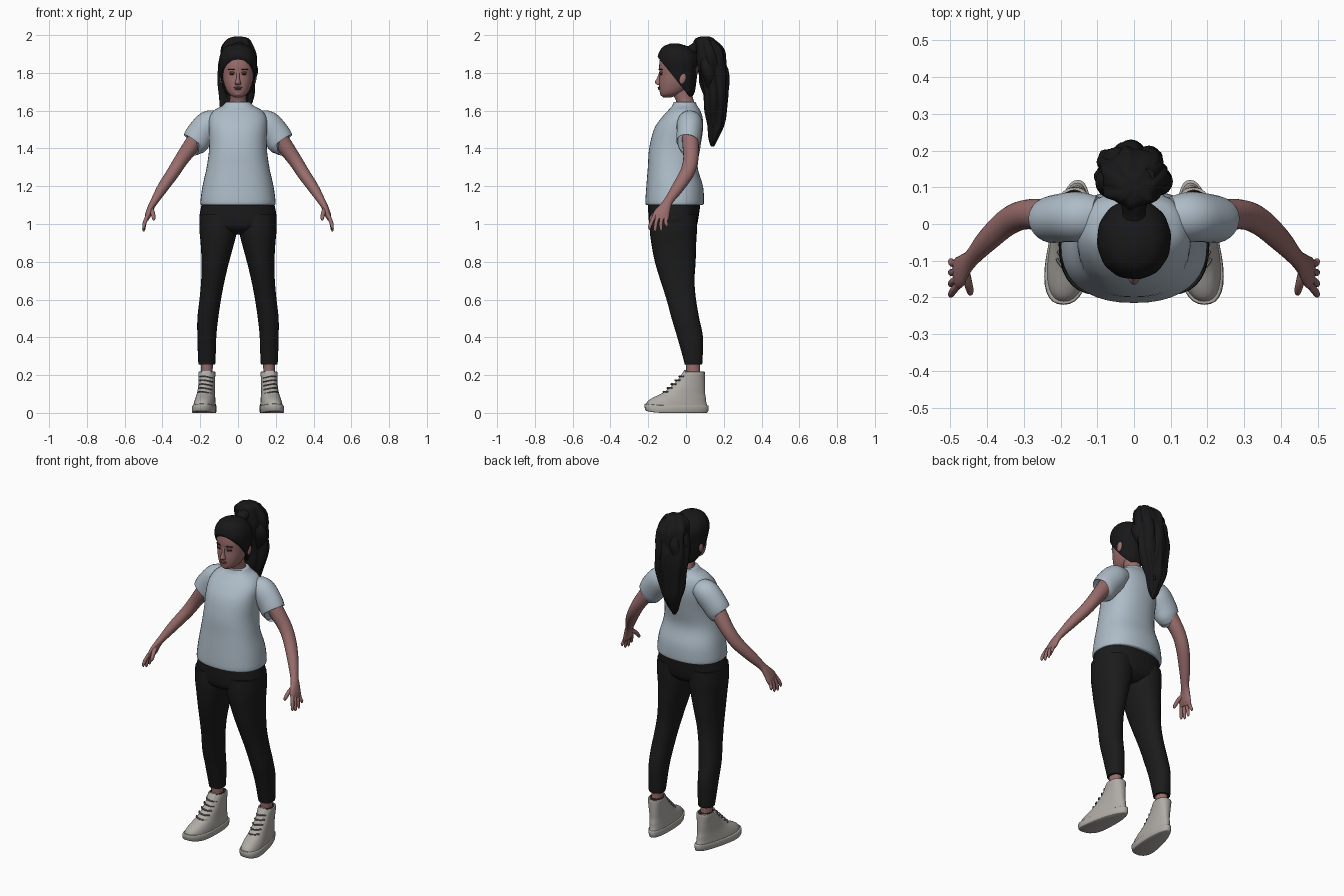
import bpy, bmesh, math
from mathutils import Vector, Matrix


def material(name, rgb):
    m = bpy.data.materials.new(name)
    m.diffuse_color = (*rgb, 1)
    return m


SKIN = material("skin", (0.32, 0.155, 0.15))
LIP = material("lip", (0.22, 0.08, 0.085))
HAIR = material("black_hair", (0.009, 0.009, 0.010))
SHIRT = material("pale_blue_cloth", (0.42, 0.50, 0.57))
PANTS = material("black_cloth", (0.011, 0.011, 0.011))
SHOE = material("off_white_canvas", (0.43, 0.41, 0.38))
LACE = material("grey_lace", (0.20, 0.19, 0.18))
DARK = material("dark_brown", (0.025, 0.015, 0.013))


def finish(name, bm, mat, mirror=False, angle=50):
    bmesh.ops.recalc_face_normals(bm, faces=bm.faces)
    me = bpy.data.meshes.new(name)
    bm.to_mesh(me)
    bm.free()
    me.materials.append(mat)
    for p in me.polygons:
        p.use_smooth = True
    me.set_sharp_from_angle(angle=math.radians(angle))
    ob = bpy.data.objects.new(name, me)
    bpy.context.collection.objects.link(ob)
    if mirror:
        mod = ob.modifiers.new("mirror", 'MIRROR')
        mod.use_mirror_merge = False
    return ob


def smooth_rows(rows, steps):
    """Catmull-Rom interpolation through the given section rows."""
    out = []
    for i in range(len(rows) - 1):
        p0, p1 = rows[max(i - 1, 0)], rows[i]
        p2, p3 = rows[i + 1], rows[min(i + 2, len(rows) - 1)]
        for k in range(steps):
            t = k / steps
            out.append([0.5 * (2 * b + (c - a) * t + (2 * a - 5 * b + 4 * c - d) * t * t
                               + (3 * b - a - 3 * c + d) * t ** 3)
                        for a, b, c, d in zip(p0, p1, p2, p3)])
    out.append(list(rows[-1]))
    return out


def loft(rows, ref=None, n=2.0, sides=28, steps=4, ripple=None, warp=None):
    """Rows are x, y, z, ra, rb. Level rings, or rings across the path when ref is set."""
    rows = smooth_rows(rows, steps)
    bm = bmesh.new()
    rings = []
    for i, (x, y, z, ra, rb) in enumerate(rows):
        a, b = Vector((1, 0, 0)), Vector((0, 1, 0))
        if ref:
            t = Vector(rows[min(i + 1, len(rows) - 1)][:3]) - Vector(rows[max(i - 1, 0)][:3])
            t.normalize()
            b = Vector(ref)
            b = (b - t * b.dot(t)).normalized()
            a = b.cross(t)
        ring = []
        for s in range(sides):
            th = 2 * math.pi * s / sides
            c, d = math.cos(th), math.sin(th)
            k = 1 + (ripple(th, i / (len(rows) - 1)) if ripple else 0)
            u = math.copysign(abs(c) ** (2 / n), c) * max(ra, .001) * k
            v = math.copysign(abs(d) ** (2 / n), d) * max(rb, .001) * k
            co = Vector((x, y, z)) + a * u + b * v
            ring.append(bm.verts.new(warp(co) if warp else co))
        rings.append(ring)
    for r, q in zip(rings, rings[1:]):
        for s in range(sides):
            e = (s + 1) % sides
            bm.faces.new((r[s], r[e], q[e], q[s]))
    bm.faces.new(rings[0])
    bm.faces.new(rings[-1])
    return bm


def ball(name, loc, size, mat, mirror=False, rot=None):
    bm = bmesh.new()
    m = Matrix.Translation(loc) @ (rot or Matrix()) @ Matrix.Diagonal((*size, 1))
    bmesh.ops.create_uvsphere(bm, u_segments=16, v_segments=10, radius=1, matrix=m)
    return finish(name, bm, mat, mirror)


# Shirt
finish("shirt_body", loft([
    (0, -.06, 1.10, .192, .148), (0, -.06, 1.115, .199, .155), (0, -.06, 1.20, .188, .15),
    (0, -.07, 1.30, .166, .132), (0, -.06, 1.40, .153, .135), (0, -.04, 1.50, .155, .13),
    (0, -.022, 1.56, .152, .11), (0, -.01, 1.60, .128, .086), (0, -.007, 1.625, .085, .067),
    (0, -.007, 1.645, .064, .058)], n=2.3, sides=40), SHIRT)
finish("sleeve", loft([
    (.10, .02, 1.55, .05, .055), (.15, .02, 1.53, .073, .068), (.20, .016, 1.475, .075, .066),
    (.225, .011, 1.435, .073, .063), (.229, .010, 1.430, .066, .057)], ref=(0, 1, 0)), SHIRT, True)

# Trousers
finish("trouser_leg", loft([
    (.165, .038, .255, .042, .046), (.165, .038, .275, .046, .049), (.165, .022, .40, .050, .068),
    (.16, -.003, .50, .055, .073), (.147, -.025, .60, .057, .078), (.133, -.045, .70, .062, .09),
    (.12, -.057, .80, .073, .108), (.109, -.065, .90, .089, .119), (.104, -.067, .97, .10, .125),
    (.102, -.067, 1.05, .10, .125)], n=2.2), PANTS, True)
finish("trouser_hips", loft([
    (0, -.065, .945, .07, .07), (0, -.067, .97, .15, .11), (0, -.067, 1.01, .204, .129),
    (0, -.062, 1.12, .19, .14)], n=2.3, sides=36), PANTS)

# Arms, hands and ankles
finish("arm", loft([
    (.19, .02, 1.50, .045, .045), (.25, .025, 1.41, .043, .043), (.30, .025, 1.34, .037, .04),
    (.345, .005, 1.27, .034, .038), (.40, -.045, 1.19, .029, .032), (.44, -.09, 1.125, .021, .024),
    (.46, -.11, 1.09, .018, .031), (.475, -.13, 1.05, .017, .044), (.484, -.136, 1.025, .011, .042)],
    ref=(0, 1, 0), sides=20), SKIN, True)
fingers = [("index_finger", -.166, -.192, .972), ("middle_finger", -.145, -.163, .960),
           ("ring_finger", -.124, -.132, .964), ("little_finger", -.105, -.102, .985)]
for name, y0, y1, z1 in fingers:
    finish(name, loft([(.479, y0, 1.045, .010, .011), (.493, (y0 + y1) / 2 - .004, 1.01, .010, .010),
                       (.499, y1, z1 + .012, .008, .009), (.499, y1, z1, .003, .003)],
                      ref=(0, 1, 0), sides=10, steps=3), SKIN, True)
finish("thumb", loft([(.462, -.125, 1.085, .012, .015), (.452, -.16, 1.06, .012, .012),
                      (.446, -.185, 1.03, .009, .010), (.446, -.19, 1.018, .003, .003)],
                     ref=(0, 1, 0), sides=10, steps=3), SKIN, True)
finish("ankle", loft([(.165, .04, .15, .034, .042), (.165, .038, .22, .031, .037),
                      (.165, .036, .28, .034, .04)], sides=20), SKIN, True)


# Shoes: broad toe, narrow heel, turned slightly outward
def foot(co):
    low = max(0, 1 - co.z / .2)
    x = co.x * (1 - .28 * low * (co.y + .05) / .17)
    lift = .012 * max(0, (-co.y - .12) / .1) ** 2 * low
    return Vector((.167 + x - .13 * co.y * (.4 + .6 * low), co.y, co.z + lift))


finish("shoe_sole", loft([(0, -.05, 0, .054, .160), (0, -.05, .006, .058, .167),
                          (0, -.05, .034, .059, .170), (0, -.05, .040, .055, .165)],
                         n=2.4, sides=36, steps=2, warp=foot), SHOE, True, 40)
finish("shoe_upper", loft([
    (0, -.05, .032, .055, .164), (0, -.047, .058, .053, .154), (0, -.034, .080, .050, .139),
    (0, -.012, .105, .047, .113), (0, .012, .14, .045, .089), (0, .028, .17, .044, .073),
    (0, .042, .212, .045, .058), (0, .042, .218, .041, .054)], n=2.3, sides=36, warp=foot), SHOE, True)
finish("shoe_lining", loft([(0, .042, .21, .039, .052), (0, .042, .2195, .039, .052)],
                           steps=1, warp=foot), DARK, True)
finish("shoe_tongue", loft([(0, -.105, .105, .022, .012), (0, -.045, .16, .024, .012),
                            (0, -.008, .212, .026, .010), (0, -.004, .226, .022, .006)],
                           sides=16, warp=foot), SHOE, True)
for i in range(5):
    y, z = -.117 + .021 * i, .107 + .0205 * i
    finish("shoe_lace", loft([(-.034, y + .022, z - .004, .004, .004), (-.018, y + .001, z, .004, .004),
                              (.0, y - .003, z + .004, .004, .004), (.018, y + .001, z + .006, .004, .004),
                              (.034, y + .022, z + .004, .004, .004)],
                             ref=(0, 0, 1), sides=6, steps=2, warp=foot), LACE, True)

# Neck and head
finish("neck", loft([(0, .005, 1.58, .06, .055), (0, -.004, 1.645, .045, .047),
                     (0, -.022, 1.70, .044, .052), (0, -.03, 1.76, .05, .055)]), SKIN)
finish("head", loft([
    (0, -.10, 1.671, .018, .022), (0, -.088, 1.682, .040, .045), (0, -.070, 1.705, .059, .070),
    (0, -.052, 1.745, .075, .090), (0, -.040, 1.79, .084, .100), (0, -.038, 1.84, .087, .104),
    (0, -.036, 1.89, .080, .096), (0, -.034, 1.93, .05, .06)], n=2.15, sides=36), SKIN)
finish("nose", loft([(0, -.140, 1.735, .010, .006), (0, -.143, 1.742, .017, .017),
                     (0, -.142, 1.752, .014, .023), (0, -.136, 1.775, .009, .017),
                     (0, -.132, 1.805, .009, .010)], sides=14), SKIN)
ball("upper_lip", (0, -.141, 1.722), (.023, .009, .005), LIP)
ball("lower_lip", (0, -.139, 1.714), (.019, .009, .005), LIP)
ball("chin", (0, -.122, 1.691), (.024, .016, .015), SKIN)
tilt = Matrix.Rotation(.45, 4, 'Z')
ball("eye", (.034, -.131, 1.794), (.014, .006, .006), DARK, True, tilt)
ball("eyelid", (.034, -.131, 1.802), (.017, .008, .005), SKIN, True, tilt)
ball("eyebrow", (.036, -.135, 1.818), (.021, .006, .0035), DARK, True, tilt)
ball("ear", (.087, -.018, 1.770), (.010, .018, .030), SKIN, True, Matrix.Rotation(-.2, 4, 'X'))

# Swept-back hair, trimmed along a slanted hairline
bm = loft([(0, -.02, 1.67, .04, .05), (0, -.018, 1.70, .072, .064), (0, -.03, 1.76, .089, .085),
           (0, -.038, 1.82, .097, .100), (0, -.043, 1.87, .100, .108), (0, -.048, 1.91, .088, .094),
           (0, -.055, 1.94, .062, .064), (0, -.06, 1.955, .02, .024)], n=2.1, sides=72,
          ripple=lambda th, t: .016 * math.sin(12 * th) * (1 - t))
bmesh.ops.bisect_plane(bm, geom=bm.verts[:] + bm.edges[:] + bm.faces[:], dist=1e-5,
                       plane_co=(0, -.14, 1.872), plane_no=(0, 1.25, 1), clear_inner=True)
bmesh.ops.holes_fill(bm, edges=[e for e in bm.edges if e.is_boundary], sides=0)
finish("swept_hair", bm, HAIR)

# Ponytail with wavy strands and its tie
finish("hair_tie", loft([(0, .0, 1.905, .042, .03), (0, .03, 1.92, .032, .028),
                         (0, .055, 1.935, .036, .03), (0, .09, 1.95, .05, .035)],
                        ref=(0, 0, 1), sides=20), HAIR)
finish("ponytail", loft([
    (0, .10, 1.992, .02, .025), (0, .102, 1.98, .055, .048), (0, .115, 1.94, .083, .072),
    (-.003, .13, 1.88, .092, .078), (-.006, .143, 1.80, .094, .074), (-.01, .155, 1.70, .092, .064),
    (-.015, .157, 1.60, .075, .057), (-.02, .155, 1.52, .052, .042), (-.02, .145, 1.45, .03, .024),
    (-.02, .14, 1.41, .008, .008)], sides=64, steps=6,
    ripple=lambda th, t: .07 * math.sin(7 * th + 5 * t) + .03 * math.sin(13 * th - 9 * t)
    + .05 * math.sin(24 * t + th)), HAIR)
for i, (x, y, top, end) in enumerate([(-.055, .17, 1.97, 1.62), (.05, .175, 1.975, 1.66),
                                      (0, .185, 1.98, 1.50), (-.065, .11, 1.95, 1.64),
                                      (.06, .12, 1.95, 1.68)]):
    rows = []
    for k in range(7):
        t = k / 6
        r = .005 + .032 * math.sin(math.pi * min(1, t * .85 + .12))
        rows.append((x * (.6 + .4 * math.sin(math.pi * t)) + .010 * math.sin(7 * t + i),
                     .10 + (y - .10) * min(1, .35 + 2 * t) + .008 * math.sin(8 * t + 2 * i),
                     top + (end - top) * t, r, r))
    finish("hair_lock", loft(rows, sides=16, steps=4), HAIR)
